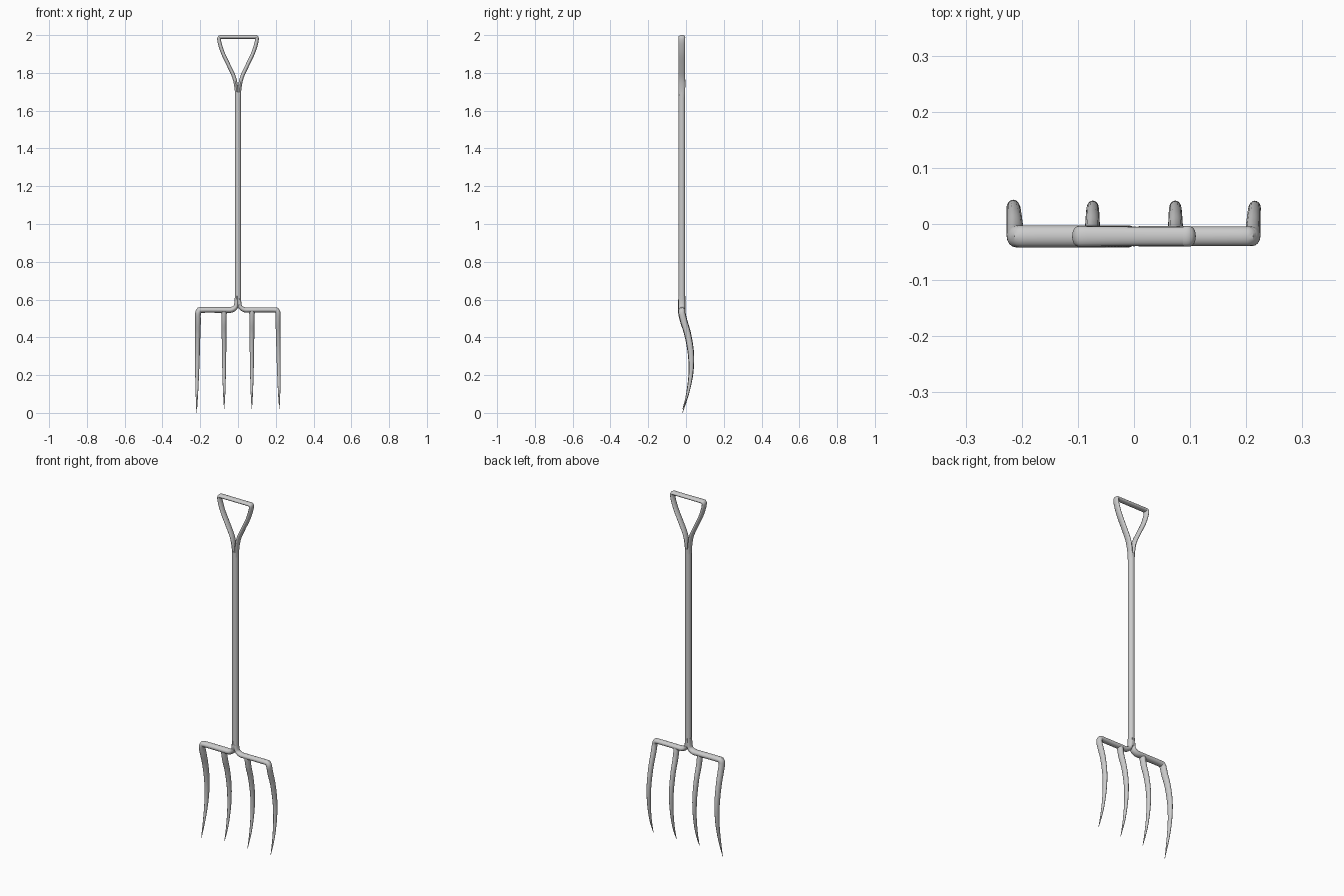
import bpy, bmesh, math
from mathutils import Vector

if "Cube" in bpy.data.objects:
    bpy.data.objects.remove(bpy.data.objects["Cube"])

SIDES = 16
YC = -0.022


def smooth_path(pts, steps=4):
    # Catmull-Rom through rows of x, y, z, in-plane radius, y radius
    pts = [Vector(p) for p in pts]
    out = []
    for i in range(len(pts) - 1):
        p0, p1 = pts[max(i - 1, 0)], pts[i]
        p2, p3 = pts[i + 1], pts[min(i + 2, len(pts) - 1)]
        for k in range(steps):
            t = k / steps
            out.append(0.5 * (2 * p1 + (p2 - p0) * t
                              + (2 * p0 - 5 * p1 + 4 * p2 - p3) * t * t
                              + (3 * p1 - p0 - 3 * p2 + p3) * t ** 3))
    return out + [pts[-1]]


def rod(name, pts, sx=1, scale=1.0, steps=4):
    # Sweep an elliptical section along a path, optionally mirrored in x
    path = smooth_path(pts, steps)
    pos = [Vector((p[0] * sx, p[1], p[2])) for p in path]
    bm = bmesh.new()
    rings = []
    for i, p in enumerate(pos):
        tan = (pos[min(i + 1, len(pos) - 1)] - pos[max(i - 1, 0)]).normalized()
        side = tan.cross(Vector((0, 1, 0))).normalized()
        deep = side.cross(tan)
        ra, rb = path[i][3] * scale, path[i][4] * scale
        rings.append([bm.verts.new(p + side * ra * math.cos(a) + deep * rb * math.sin(a))
                      for a in (2 * math.pi * k / SIDES for k in range(SIDES))])
    for a, b in zip(rings, rings[1:]):
        for k in range(SIDES):
            n = (k + 1) % SIDES
            bm.faces.new((a[k], a[n], b[n], b[k]))
    bm.faces.new(rings[0])
    bm.faces.new(rings[-1])
    bmesh.ops.recalc_face_normals(bm, faces=bm.faces)
    me = bpy.data.meshes.new(name)
    bm.to_mesh(me)
    bm.free()
    ob = bpy.data.objects.new(name, me)
    bpy.context.collection.objects.link(ob)
    bpy.ops.object.select_all(action='DESELECT')
    ob.select_set(True)
    bpy.context.view_layer.objects.active = ob
    bpy.ops.object.shade_smooth_by_angle(angle=math.radians(40))
    return ob


# Curved, tapering tine below the crossbar: y, z, x radius, y radius
TINE = [(-0.010, 0.48, 0.014, 0.018), (0.008, 0.42, 0.013, 0.017),
        (0.023, 0.34, 0.012, 0.016), (0.028, 0.27, 0.011, 0.014),
        (0.024, 0.19, 0.009, 0.011), (0.008, 0.10, 0.006, 0.007)]


def tine(x, tip_x, tip_z):
    rows = [(x + (tip_x - x) * i / 6, y, z, ra, rb)
            for i, (y, z, ra, rb) in enumerate(TINE)]
    return rows + [(tip_x, -0.018, tip_z, 0.001, 0.001)]


# Shaft
rod("shaft", [(0, YC, 0.57, 0.017, 0.018), (0, YC, 1.70, 0.017, 0.018)], steps=1)

# Each side of the head: rod leaving the shaft, crossbar, corner and outer tine
for sx, label, scale, tip in ((-1, "left", 1.08, 0.0), (1, "right", 0.96, 0.02)):
    bar = [(0.007, YC, 0.62, 0.009, 0.017), (0.008, YC, 0.585, 0.010, 0.018),
           (0.013, YC, 0.560, 0.012, 0.018), (0.035, YC, 0.546, 0.014, 0.018),
           (0.07, YC, 0.545, 0.014, 0.018), (0.19, YC, 0.545, 0.014, 0.018),
           (0.206, YC, 0.540, 0.015, 0.018), (0.212, YC + 0.001, 0.523, 0.014, 0.018)]
    rod(label + "_crossbar_and_outer_tine", bar + tine(0.212, 0.219, tip), sx, scale)
    # Inner tine
    rod(label + "_inner_tine",
        [(0.074, YC, 0.547, 0.018, 0.016), (0.074, -0.019, 0.525, 0.015, 0.018)]
        + tine(0.074, 0.073, 0.02), sx, 0.97)

# Handle arms splitting from the shaft
ARM = [(0.007, YC, 1.67, 0.009, 0.016), (0.009, YC, 1.72, 0.0095, 0.018),
       (0.020, YC, 1.775, 0.010, 0.018), (0.047, YC, 1.835, 0.010, 0.018),
       (0.078, YC, 1.90, 0.010, 0.018), (0.095, YC, 1.95, 0.010, 0.018),
       (0.100, YC, 1.976, 0.010, 0.018)]
rod("right_handle_arm", ARM + [(0.098, YC, 1.989, 0.010, 0.018),
                               (0.088, YC, 1.990, 0.010, 0.018)], 1)
# Left arm turns the corner and carries on as the grip
rod("left_handle_arm_and_grip",
    ARM + [(0.098, YC, 1.987, 0.010, 0.018), (0.085, YC, 1.990, 0.010, 0.018),
           (0.0, YC, 1.990, 0.010, 0.017), (-0.095, YC, 1.990, 0.010, 0.017)], -1)
